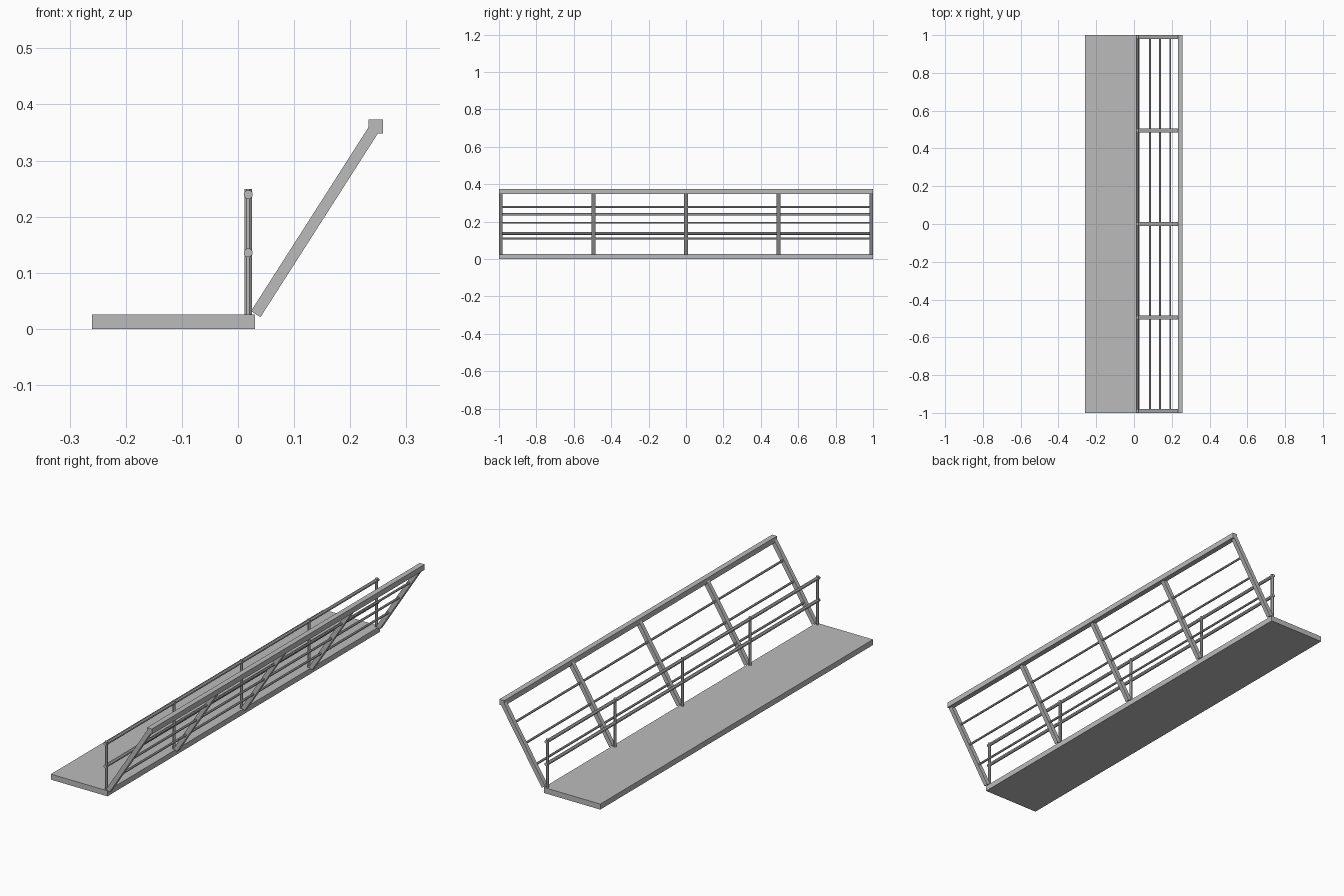
import bpy
import math
from mathutils import Vector, Matrix

if "Cube" in bpy.data.objects:
    bpy.data.objects.remove(bpy.data.objects["Cube"])

steel = bpy.data.materials.new("grey_steel")
steel.diffuse_color = (0.5, 0.5, 0.5, 1)
steel.use_nodes = True
steel.node_tree.nodes["Principled BSDF"].inputs["Base Color"].default_value = steel.diffuse_color


def finish(name):
    ob = bpy.context.object
    ob.name = name
    ob.data.materials.append(steel)
    return ob


def box(name, center, size, angle=0.0):
    """Box, optionally tilted about the y axis."""
    bpy.ops.mesh.primitive_cube_add(size=1)
    ob = finish(name)
    ob.data.transform(Matrix.Translation(Vector(center))
                      @ Matrix.Rotation(angle, 4, 'Y')
                      @ Matrix.Diagonal((*size, 1)))
    return ob


def tube(name, a, b, half_width):
    """Eight-sided tube from a to b with flats facing the axes."""
    a, b = Vector(a), Vector(b)
    bpy.ops.mesh.primitive_cylinder_add(
        vertices=8, radius=half_width / math.cos(math.pi / 8), depth=(b - a).length)
    ob = finish(name)
    rot = (b - a).to_track_quat('Z', 'Y').to_matrix().to_4x4()
    ob.data.transform(Matrix.Translation((a + b) / 2) @ rot
                      @ Matrix.Rotation(math.pi / 8, 4, 'Z'))
    return ob


# Walkway deck
box("deck", (-0.115, 0, 0.0128), (0.29, 2.0, 0.0256))

# Sloping frame line, from foot to top beam
foot = Vector((0.0316, 0, 0.0264))
head = Vector((0.2455, 0, 0.361))
run = head - foot
tilt = math.atan2(run.x, run.z)
mid = (foot + head) / 2

# Top beam
box("top_beam", head, (0.025, 2.0, 0.025))

# Sloping struts and upright railing posts
RAIL_X = 0.018
for i in range(5):
    y = -0.99 + 0.495 * i
    box(f"sloping_strut_{i + 1}", (mid.x, y, mid.z), (0.02, 0.02, run.length), tilt)
    tube(f"railing_post_{i + 1}", (RAIL_X, y, 0.02), (RAIL_X, y, 0.249), 0.0068)

# Thin bars between the struts
for i in range(3):
    p = foot + run * (i + 1) / 4
    tube(f"sloping_bar_{i + 1}", (p.x, -0.985, p.z), (p.x, 0.985, p.z), 0.005)

# Railing handrail and mid rail
for name, z in (("handrail", 0.2395), ("mid_rail", 0.1355)):
    tube(name, (RAIL_X, -1.0, z), (RAIL_X, 1.0, z), 0.0075)
